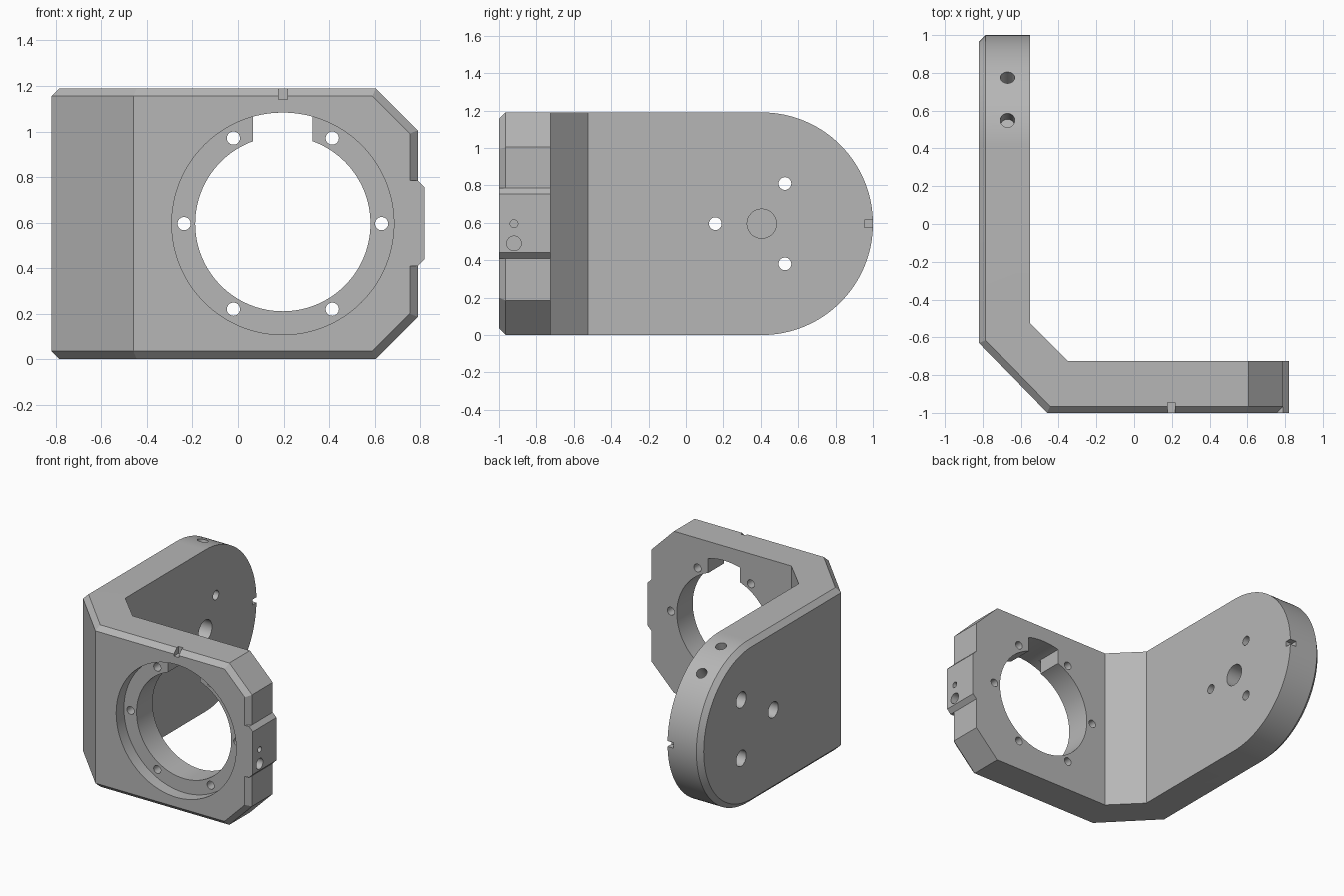
import bpy, bmesh
from math import sin, cos, pi, radians, sqrt
from mathutils import Vector

cube = bpy.data.objects.get("Cube")
if cube:
    bpy.data.objects.remove(cube, do_unlink=True)

H = 1.19            # height of the bracket
MID = H / 2         # centre height of bores
BORE_X = 0.197      # centre of the front bore
HUB_Y = 0.405       # centre of the side plate's round end
CHAMFER = 0.035

metal = bpy.data.materials.new("grey metal")
metal.use_nodes = True
grey = (0.47, 0.47, 0.47, 1)
metal.diffuse_color = grey
metal.node_tree.nodes["Principled BSDF"].inputs["Base Color"].default_value = grey

# Map a 2D outline point and a depth to 3D for each extrusion axis
AXES = {
    "x": lambda a, b, d: (d, a, b),
    "y": lambda a, b, d: (a, d, b),
    "z": lambda a, b, d: (a, b, d),
}


def prism(name, outline, axis, lo, hi):
    bm = bmesh.new()
    ends = [[bm.verts.new(AXES[axis](a, b, d)) for a, b in outline] for d in (lo, hi)]
    for end in ends:
        bm.faces.new(end)
    n = len(outline)
    for i in range(n):
        j = (i + 1) % n
        bm.faces.new((ends[0][i], ends[0][j], ends[1][j], ends[1][i]))
    bmesh.ops.recalc_face_normals(bm, faces=bm.faces)
    mesh = bpy.data.meshes.new(name)
    bm.to_mesh(mesh)
    bm.free()
    mesh.materials.append(metal)
    obj = bpy.data.objects.new(name, mesh)
    bpy.context.collection.objects.link(obj)
    return obj


def circle(a, b, r, n=32):
    return [(a + r * cos(2 * pi * i / n), b + r * sin(2 * pi * i / n)) for i in range(n)]


def rect(a0, a1, b0, b1):
    return [(a0, b0), (a1, b0), (a1, b1), (a0, b1)]


def combine(target, tool, operation="DIFFERENCE"):
    tool.hide_render = True
    mod = target.modifiers.new("combine", "BOOLEAN")
    mod.operation = operation
    mod.solver = "EXACT"
    mod.object = tool
    bpy.context.view_layer.objects.active = target
    bpy.ops.object.modifier_apply(modifier=mod.name)
    bpy.data.objects.remove(tool, do_unlink=True)


# Angled body: two plates joined by a diagonal corner
body = prism("angle_bracket", [
    (-0.82, 1), (-0.82, -0.63), (-0.46, -1), (0.79, -1),
    (0.79, -0.725), (-0.35, -0.725), (-0.55, -0.525), (-0.55, 1)], "z", 0, H)

# Round end of the side plate
arc = [(HUB_Y + MID * sin(pi * i / 64), MID - MID * cos(pi * i / 64)) for i in range(65)]
combine(body, prism("round_end", [(-1.2, H), (-1.2, 0)] + arc, "x", -1, 1), "INTERSECT")

# Clipped corners of the front plate
for z, s in ((0, 1), (H, -1)):
    corner = [(0.605, z), (0.605, z - s * 0.1), (0.9, z - s * 0.1),
              (0.9, z + s * 0.295)]
    combine(body, prism("corner_cut", corner, "y", -1.2, -0.6))

# Chamfer around the outside faces
bm = bmesh.new()
bm.from_mesh(body.data)
bmesh.ops.dissolve_limit(bm, angle_limit=radians(0.5), verts=bm.verts, edges=bm.edges)
bm.normal_update()


def is_outer(face):
    return face.normal.x < -0.5 or face.normal.y < -0.5


rim = [e for e in bm.edges if len(e.link_faces) == 2
       and is_outer(e.link_faces[0]) != is_outer(e.link_faces[1])]
bmesh.ops.bevel(bm, geom=rim, offset=CHAMFER, offset_type="OFFSET",
                segments=1, profile=0.5, affect="EDGES")
bm.to_mesh(body.data)
bm.free()

# Raised tab on the end of the front plate
combine(body, prism("end_tab", [
    (0.72, 0.41), (0.79, 0.41), (0.82, 0.44), (0.82, 0.755),
    (0.79, 0.785), (0.72, 0.785)], "y", -1, -0.725), "UNION")

# Front bore with a shallow recess and a key slot above
R_IN, R_OUT, KEY = 0.385, 0.488, 0.13
combine(body, prism("bore_recess", circle(BORE_X, MID, R_OUT, 128), "y", -1.1, -0.91))
combine(body, prism("bore", circle(BORE_X, MID, R_IN, 128), "y", -1.1, -0.6))
key_top = []
for i in range(17):
    dx = KEY - 2 * KEY * i / 16
    key_top.append((BORE_X + dx, MID + sqrt(R_OUT ** 2 - dx ** 2)))
combine(body, prism("key_slot", [(BORE_X - KEY, MID + 0.2), (BORE_X + KEY, MID + 0.2)]
                    + key_top, "y", -1.1, -0.6))

# Ring of screw holes around the bore
for k in range(6):
    a = k * pi / 3
    hole = circle(BORE_X + 0.434 * cos(a), MID + 0.434 * sin(a), 0.029)
    combine(body, prism("ring_hole", hole, "y", -1.1, -0.6))

# Side plate: blind hub hole and three counterbored screw holes
combine(body, prism("hub_hole", circle(HUB_Y, MID, 0.078, 48), "x", -0.73, -0.4))
for a in (pi, pi / 3, -pi / 3):
    y, z = HUB_Y + 0.248 * cos(a), MID + 0.248 * sin(a)
    combine(body, prism("screw_hole", circle(y, z, 0.034), "x", -0.9, -0.4))
    combine(body, prism("screw_head", circle(y, z, 0.058), "x", -0.9, -0.68))

# Blind radial holes in the round rim
for angle in (14, 38.5):
    t = radians(angle)
    out = Vector((0, sin(t), cos(t)))
    tool = prism("rim_hole", circle(0, 0, 0.038), "z", -0.13, 0.1)
    tool.rotation_euler.x = -t
    tool.location = Vector((-0.67, HUB_Y, MID)) + out * MID
    bpy.context.view_layer.update()
    combine(body, tool)

# Blind holes in the end tab
for z, r in ((MID, 0.021), (0.49, 0.039)):
    combine(body, prism("tab_hole", circle(-0.92, z, r), "x", 0.73, 0.9))

# Alignment notches on the front top edge and the round rim
combine(body, prism("top_notch", rect(0.178, 0.218, 1.14, 1.3), "y", -1.1, -0.945))
combine(body, prism("rim_notch", rect(0.955, 1.1, MID - 0.02, MID + 0.02), "x", -0.6, -0.5))

# Smooth curved walls, keep hard edges
bpy.ops.object.select_all(action="DESELECT")
body.select_set(True)
bpy.context.view_layer.objects.active = body
bpy.ops.object.shade_smooth_by_angle(angle=radians(25))
